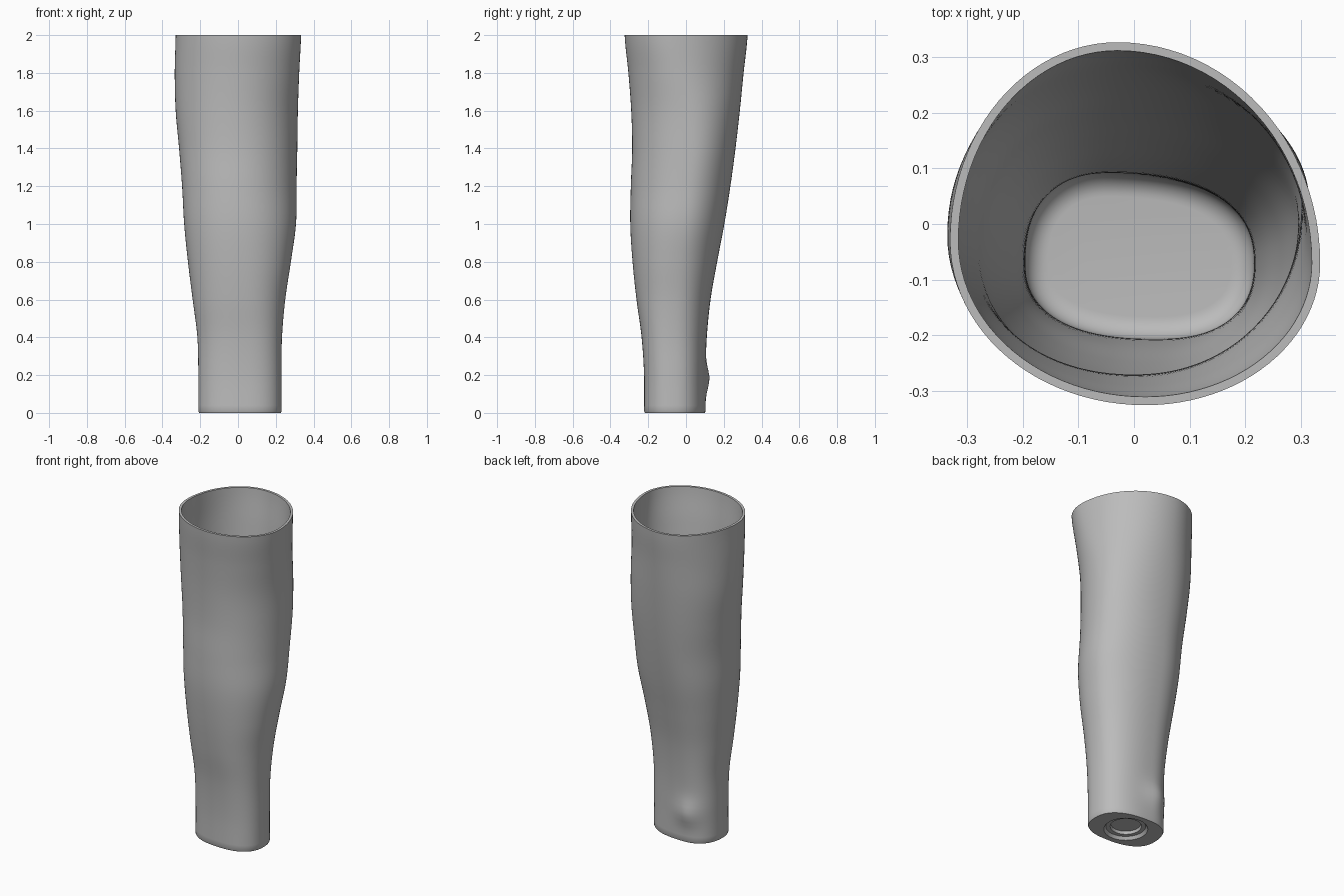
import bpy
import bmesh
import math

SEGMENTS = 96
WALL = 0.015

# Cross-sections at even heights, bottom to top:
# left-hand x, right-hand x, front y, back y, y of the right extreme,
# x of the back extreme, x of the front extreme, y of the left extreme, squareness
SECTIONS = [
    (-.21, .23, -.222, .103, -.07, -.04, .04, -.07, 2.4),
    (-.21, .23, -.222, .103, -.07, -.04, .04, -.07, 2.4),
    (-.215, .233, -.235, .11, -.07, -.04, .04, -.07, 2.35),
    (-.24, .25, -.262, .13, -.06, -.04, .03, -.07, 2.25),
    (-.265, .28, -.283, .165, -.05, -.04, .02, -.06, 2.2),
    (-.285, .307, -.295, .203, -.02, -.04, .01, -.05, 2.15),
    (-.296, .31, -.292, .235, .01, -.03, 0, -.04, 2.1),
    (-.312, .314, -.285, .262, .03, -.03, 0, -.02, 2.1),
    (-.33, .317, -.29, .285, .02, -.03, 0, -.01, 2.05),
    (-.335, .324, -.305, .305, -.03, -.03, .01, -.02, 2),
    (-.33, .334, -.325, .326, -.07, -.03, .02, -.03, 2),
]


def section_at(z):
    """Smoothly interpolate the section table at height z."""
    last = len(SECTIONS) - 1
    position = max(0, min(last, z * last / 2))
    i = min(int(position), last - 1)
    t = position - i
    rows = [SECTIONS[max(0, min(last, i + k))] for k in (-1, 0, 1, 2)]
    return [
        b + t * ((c - a) + t * ((2 * a - 5 * b + 4 * c - d)
                                + t * (3 * (b - c) + d - a))) / 2
        for a, b, c, d in zip(*rows)
    ]


def limb_ring(z, inset=0):
    """Outline made of four superellipse quarters joined at their extremes."""
    left, right, front, back, right_y, back_x, front_x, left_y, power = section_at(z)
    left, front = left + inset, front + inset
    right, back = right - inset, back - inset
    points = []
    for k in range(SEGMENTS):
        angle = math.tau * k / SEGMENTS
        c, s = math.cos(angle), math.sin(angle)
        cx = back_x if s >= 0 else front_x
        cy = right_y if c >= 0 else left_y
        rx = right - cx if c >= 0 else cx - left
        ry = back - cy if s >= 0 else cy - front
        x = cx + math.copysign(abs(c) ** (2 / power), c) * rx
        y = cy + math.copysign(abs(s) ** (2 / power), s) * ry
        # wrist bone bump on the back
        if s > 0:
            spread = ((x + .09) / .085) ** 2 + ((z - .18) / .075) ** 2
            y += .024 * s * math.exp(-spread)
        points.append((x, y, z))
    return points


def circle_ring(radius, z):
    """Round outline for the mount in the underside."""
    return [
        (.01 + radius * math.cos(math.tau * k / SEGMENTS),
         -.06 + radius * math.sin(math.tau * k / SEGMENTS), z)
        for k in range(SEGMENTS)
    ]


def skin_rings(name, rings, material):
    """Join successive rings with quads and close both ends."""
    bm = bmesh.new()
    loops = [[bm.verts.new(p) for p in ring] for ring in rings]
    for lower, upper in zip(loops, loops[1:]):
        for k in range(SEGMENTS):
            n = (k + 1) % SEGMENTS
            bm.faces.new((lower[k], lower[n], upper[n], upper[k]))
    bm.faces.new(list(reversed(loops[0])))
    bm.faces.new(loops[-1])
    bmesh.ops.recalc_face_normals(bm, faces=bm.faces[:])
    mesh = bpy.data.meshes.new(name)
    bm.to_mesh(mesh)
    bm.free()
    obj = bpy.data.objects.new(name, mesh)
    bpy.context.collection.objects.link(obj)
    mesh.materials.append(material)
    bpy.ops.object.select_all(action='DESELECT')
    obj.select_set(True)
    bpy.context.view_layer.objects.active = obj
    bpy.ops.object.shade_smooth_by_angle(angle=math.radians(35))
    return obj


def flat_material(name, color):
    material = bpy.data.materials.new(name)
    material.use_nodes = True
    material.diffuse_color = color
    material.node_tree.nodes["Principled BSDF"].inputs["Base Color"].default_value = color
    return material


cube = bpy.data.objects.get("Cube")
if cube:
    bpy.data.objects.remove(cube, do_unlink=True)

grey = flat_material("plain grey", (.5, .5, .5, 1))

# Underside: stepped round recess, from its centre outwards
rings = [circle_ring(r, z) for r, z in
         ((.083, .035), (.088, .018), (.112, .018), (.124, 0))]
# Thin chamfer at the foot of the wall
rings.append(limb_ring(0, .004))
# Outer wall
steps = 64
heights = [.008 + (2 - .008) * k / steps for k in range(steps + 1)]
rings += [limb_ring(z) for z in heights]
# Rim and inner wall
rings += [limb_ring(z, WALL) for z in reversed(heights) if z > .11]
# Rounded inner floor
for k in range(9):
    a = math.pi / 2 * k / 8
    rings.append(limb_ring(.1 - .04 * math.sin(a), WALL + .04 * (1 - math.cos(a))))

skin_rings("forearm_sleeve", rings, grey)
